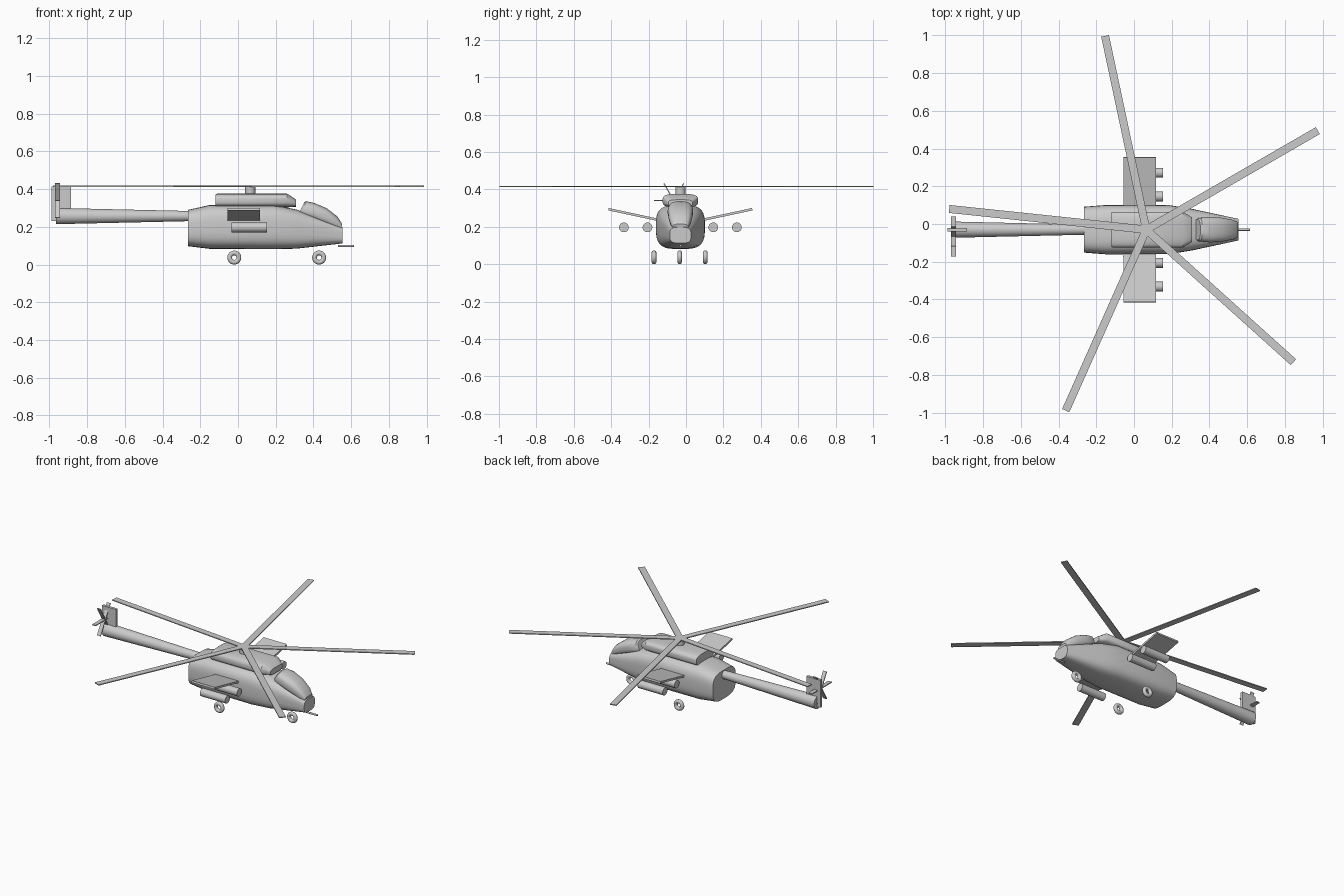
import bpy, bmesh, math
from mathutils import Matrix, Vector

if "Cube" in bpy.data.objects:
    bpy.data.objects.remove(bpy.data.objects["Cube"])

CY = -0.03  # helicopter centreline


def finish(name, bm, angle=35):
    bmesh.ops.recalc_face_normals(bm, faces=bm.faces)
    me = bpy.data.meshes.new(name)
    bm.to_mesh(me)
    bm.free()
    me.shade_smooth()
    me.set_sharp_from_angle(angle=math.radians(angle))
    ob = bpy.data.objects.new(name, me)
    bpy.context.collection.objects.link(ob)
    return ob


def loft(name, sections, power, n=32):
    """Skin rounded sections given as (x_low, z_low, x_high, z_high, half_width)."""
    bm = bmesh.new()
    rings = []
    for xl, zl, xh, zh, w in sections:
        ring = []
        for i in range(n):
            a = 2 * math.pi * (i + 0.5) / n
            c, s = math.cos(a), math.sin(a)
            u = math.copysign(abs(c) ** (2 / power), c)
            t = 0.5 + 0.5 * math.copysign(abs(s) ** (2 / power), s)
            ring.append(bm.verts.new((xl + (xh - xl) * t, CY + w * u, zl + (zh - zl) * t)))
        rings.append(ring)
    for r, q in zip(rings, rings[1:]):
        for i in range(n):
            j = (i + 1) % n
            bm.faces.new((r[i], r[j], q[j], q[i]))
    bm.faces.new(rings[0])
    bm.faces.new(rings[-1])
    return finish(name, bm)


def rod(name, a, b, r1, r2=None, n=24):
    a, b = Vector(a), Vector(b)
    d = b - a
    m = Matrix.Translation((a + b) / 2) @ d.to_track_quat('Z', 'Y').to_matrix().to_4x4()
    bm = bmesh.new()
    bmesh.ops.create_cone(bm, cap_ends=True, segments=n, radius1=r1,
                          radius2=r1 if r2 is None else r2, depth=d.length, matrix=m)
    return finish(name, bm)


def box(name, size, matrix):
    bm = bmesh.new()
    bmesh.ops.create_cube(bm, size=1, matrix=matrix @ Matrix.Diagonal((*size, 1)))
    return finish(name, bm)


def wheel(name, x, y, major=0.0245, minor=0.0125, n=32, k=14):
    bm = bmesh.new()
    grid = []
    for i in range(n):
        a = 2 * math.pi * i / n
        row = []
        for j in range(k):
            b = 2 * math.pi * j / k
            r = major + minor * math.cos(b)
            row.append(bm.verts.new((x + r * math.cos(a), y + minor * math.sin(b),
                                     0.037 + r * math.sin(a))))
        grid.append(row)
    for i in range(n):
        for j in range(k):
            p, q, l = grid[i], grid[(i + 1) % n], (j + 1) % k
            bm.faces.new((p[j], q[j], q[l], p[l]))
    return finish(name, bm, 60)


# Body
loft("fuselage", [
    (-0.265, 0.097, -0.265, 0.29, 0.122),
    (-0.15, 0.083, -0.15, 0.316, 0.131),
    (0.19, 0.081, 0.19, 0.316, 0.130),
    (0.31, 0.084, 0.31, 0.292, 0.110),
    (0.555, 0.112, 0.555, 0.198, 0.057)], 3.4)
loft("canopy", [
    (0.32, 0.265, 0.352, 0.332, 0.054),
    (0.33, 0.26, 0.362, 0.336, 0.062),
    (0.40, 0.235, 0.405, 0.326, 0.068),
    (0.465, 0.21, 0.47, 0.299, 0.063),
    (0.52, 0.188, 0.527, 0.255, 0.052),
    (0.545, 0.182, 0.552, 0.215, 0.04)], 2.8)
loft("engine_deck", [
    (-0.12, 0.305, -0.12, 0.37, 0.092),
    (-0.11, 0.303, -0.11, 0.376, 0.095),
    (0.26, 0.303, 0.26, 0.376, 0.095),
    (0.308, 0.306, 0.308, 0.345, 0.065)], 3.4)

# Main rotor
rod("rotor_mast", (0.065, CY, 0.365), (0.065, CY, 0.414), 0.027)
for i in range(5):
    turn = Matrix.Translation((0.065, CY, 0.415)) @ Matrix.Rotation(math.radians(30 + 72 * i), 4, 'Z')
    box(f"main_blade_{i + 1}", (1.05, 0.042, 0.006), turn @ Matrix.Translation((0.525, 0, 0)))

# Tail
rod("tail_boom", (-0.965, CY, 0.257), (-0.22, CY, 0.257), 0.043, 0.026)
box("tail_fin", (0.105, 0.018, 0.185), Matrix.Translation((-0.937, CY, 0.3225)))
for i in range(6):
    turn = Matrix.Translation((-0.956, -0.065, 0.34)) @ Matrix.Rotation(math.radians(60 * i), 4, 'X')
    box(f"tail_blade_{i + 1}", (0.026, 0.106, 0.006), turn @ Matrix.Translation((0, 0.053, 0)))

# Stub wings with pods, and main wheels, on both sides
for s, side in ((1, "left"), (-1, "right")):
    tilt = math.atan2(0.06, 0.28)
    box(f"{side}_wing", (0.172, 0.295, 0.013),
        Matrix.Translation((0.03, CY + s * 0.24, 0.263)) @ Matrix.Rotation(s * tilt, 4, 'X'))
    for name, off in (("inner", 0.176), ("outer", 0.302)):
        y = CY + s * off
        rod(f"{side}_{name}_pod", (-0.034, y, 0.197), (0.154, y, 0.197), 0.026)
    wheel(f"{side}_main_wheel", -0.02, CY - 0.004 + s * 0.137)
wheel("nose_wheel", 0.43, CY - 0.004)

# Nose gun
rod("nose_gun", (0.53, CY, 0.099), (0.615, CY, 0.099), 0.006, n=12)
